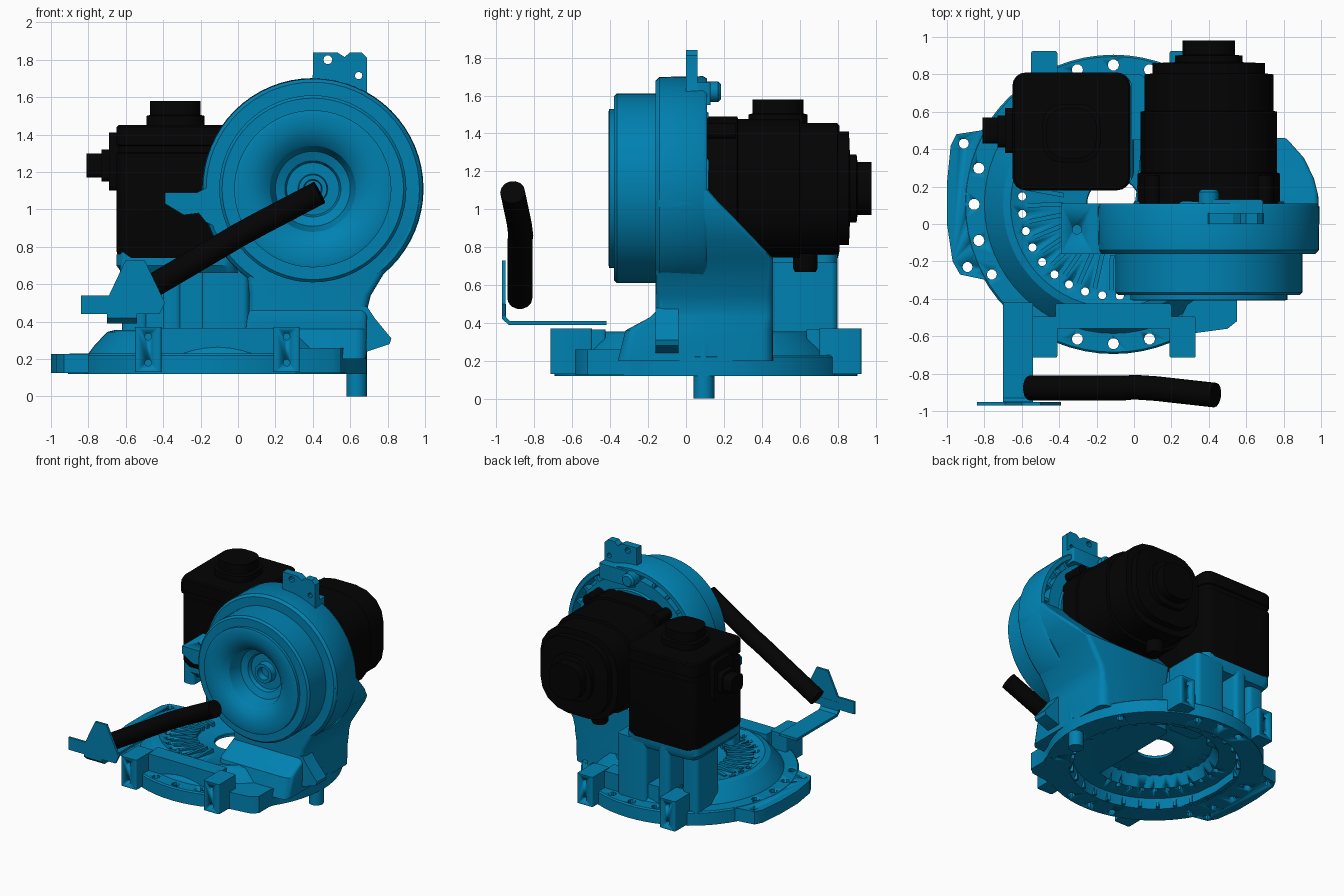
import bpy, bmesh, math
from math import cos, sin, pi, radians

if "Cube" in bpy.data.objects:
    bpy.data.objects.remove(bpy.data.objects["Cube"])

def material(name, col):
    m = bpy.data.materials.new(name)
    m.diffuse_color = col
    m.use_nodes = True
    m.node_tree.nodes["Principled BSDF"].inputs["Base Color"].default_value = m.diffuse_color
    return m

BLUE = material("blue_paint", (0.0, 0.22, 0.44, 1))
BLACK = material("black_paint", (0.001, 0.001, 0.001, 1))
BX, BY = -0.11, 0.105      # base axis
RX, RZ = 0.40, 1.11        # shoulder axis
AX = {'z': lambda u, v, w: (u, v, w), 'y': lambda u, v, w: (u, w, v), 'x': lambda u, v, w: (w, u, v)}

def finish(name, bm, mat, angle=32):
    bmesh.ops.remove_doubles(bm, verts=bm.verts, dist=1e-5)
    bmesh.ops.recalc_face_normals(bm, faces=bm.faces)
    me = bpy.data.meshes.new(name)
    bm.to_mesh(me)
    bm.free()
    ob = bpy.data.objects.new(name, me)
    bpy.context.collection.objects.link(ob)
    me.materials.append(mat)
    bpy.ops.object.select_all(action='DESELECT')
    ob.select_set(True)
    bpy.context.view_layer.objects.active = ob
    bpy.ops.object.shade_smooth_by_angle(angle=radians(angle))
    return ob

def skin(bm, rings, cap=True):
    vs = [[bm.verts.new(p) for p in r] for r in rings]
    n = len(vs[0])
    for a, b in zip(vs, vs[1:]):
        for i in range(n):
            j = (i + 1) % n
            bm.faces.new((a[i], a[j], b[j], b[i]))
    if cap:
        bm.faces.new(vs[0])
        bm.faces.new(vs[-1])

def prism(name, pts, axis, a, b, mat=BLUE):
    bm = bmesh.new()
    skin(bm, [[AX[axis](u, v, w) for u, v in pts] for w in (a, b)])
    return finish(name, bm, mat)

def loft(name, sections, axis='z', mat=BLUE):
    """Rounded rectangles (u0, u1, v0, v1, w, radius) joined in order."""
    bm = bmesh.new()
    rings = []
    for u0, u1, v0, v1, w, r in sections:
        ring = []
        for k, (cu, cv) in enumerate(((u1-r, v1-r), (u0+r, v1-r), (u0+r, v0+r), (u1-r, v0+r))):
            for s in range(5):
                t = (k + s / 4) * pi / 2
                ring.append(AX[axis](cu + r * cos(t), cv + r * sin(t), w))
        rings.append(ring)
    skin(bm, rings)
    return finish(name, bm, mat)

def box(name, x0, x1, y0, y1, z0, z1, mat=BLUE, r=0.012):
    return loft(name, [(x0, x1, y0, y1, z0, r), (x0, x1, y0, y1, z1, r)], 'z', mat)

def lathe(name, prof, c, axis='z', mat=BLUE, n=64, closed=False):
    """Spin (radius, height) points round an axis."""
    bm = bmesh.new()
    if closed:
        prof = prof + prof[:1]
    rings = [[AX[axis](c[0] + max(r, 1e-4) * cos(2*pi*i/n), c[1] + max(r, 1e-4) * sin(2*pi*i/n), h)
              for i in range(n)] for r, h in prof]
    skin(bm, rings, not closed)
    return finish(name, bm, mat)

def drill(obs, holes, axis, a, b):
    """Cut round holes (u, v, radius) through the objects."""
    bm = bmesh.new()
    for u, v, r in holes:
        skin(bm, [[AX[axis](u + r * cos(k*pi/5), v + r * sin(k*pi/5), w) for k in range(10)] for w in (a, b)])
    cutter = finish("hole_cutter", bm, BLUE)
    cutter.hide_render = True
    for ob in obs:
        mod = ob.modifiers.new("holes", 'BOOLEAN')
        mod.operation, mod.solver, mod.object = 'DIFFERENCE', 'EXACT', cutter
        bpy.context.view_layer.objects.active = ob
        bpy.ops.object.modifier_apply(modifier=mod.name)
    bpy.data.objects.remove(cutter)

def polar(r, deg, c=(BX, BY)):
    return c[0] + r * cos(radians(deg)), c[1] + r * sin(radians(deg))

def rib(name, r0, r1, deg, w, a, b, c=(BX, BY), axis='z'):
    d = (-sin(radians(deg)) * w, cos(radians(deg)) * w)
    p, q = polar(r0, deg, c), polar(r1, deg, c)
    prism(name, [(p[0]-d[0], p[1]-d[1]), (q[0]-d[0], q[1]-d[1]),
                 (q[0]+d[0], q[1]+d[1]), (p[0]+d[0], p[1]+d[1])], axis, a, b)

# base casting: flange, sloping deck, open centre and hollow underside
base = lathe("base_casting", [(.80, .12), (.80, .22), (.79, .23), (.69, .23), (.66, .27), (.59, .345), (.55, .355),
    (.50, .335), (.30, .31), (.145, .29), (.14, .285), (.14, .265), (.20, .255), (.24, .27), (.42, .285),
    (.47, .20), (.60, .19), (.63, .12)], (BX, BY), closed=True)
side = prism("base_side_lobe", [(-.6, -.38), (-.74, -.31), (-.93, -.27), (-.97, -.2), (-1, 0), (-1, .22),
    (-.98, .42), (-.95, .48), (-.82, .5), (-.7, .56), (-.68, .3), (-.7, .1), (-.68, -.1)], 'z', .125, .228)
corner = prism("base_corner_lobe", [(.2, -.6), (.5, -.56), (.55, -.52), (.55, -.38), (.6, -.25), (.4, -.2)], 'z', .125, .26)
flange_holes = [(*polar(.745, a), .03) for a in (-105, -90, -75, 75, 90, 105, 165, 180, 195, 30, 0, -30)]
flange_holes += [(x, y, .027) for x, y in ((-.91, .43), (-.89, -.23), (-.76, -.27))]
flange_holes += [(*polar(.49, a), .022) for a in range(164, 275, 11)]
for s in (-1, 1):
    y0, y1 = sorted((BY + s * .53, BY + s * .665))
    box("base_straight_wall", -.42, .20, y0, y1, .2, .365)
    for x in (-.48, .26):
        y0, y1 = sorted((BY + s * .60, BY + s * .82))
        lug = box("base_lug", x - .07, x + .07, y0, y1, .13, .37)
        drill([lug], [(x, .18, .018), (x, .32, .018)], 'y', BY + s*.76, BY + s*.9)
drill([base, side], flange_holes, 'z', .05, .5)
for i in range(11):
    rib("deck_rib", .27, .47, 158.5 + 11 * i, .012, .28, .338)
for a in range(0, 360, 12):
    rib("underside_rib", .60, .66, a, .012, .122, .20)
lathe("foot_pin", [(.055, 0), (.055, .3)], (.635, .095), n=20)

# column rising from the base to the shoulder ring, cut back behind along a slope
loft("column", [(.04, .685, -.36, .46, .20, .06), (.04, .69, -.32, .46, .36, .06), (.05, .69, -.19, .46, .43, .04),
    (.06, .69, -.16, .46, .46, .04), (.06, .71, -.16, .46, .54, .04), (.04, .83, -.16, .46, .74, .03),
    (.03, .915, -.16, .365, .84, .03), (.02, .965, -.16, .26, .95, .03), (.01, .985, -.16, .18, 1.03, .03),
    (.0, .988, -.16, .11, 1.11, .03)])
prism("column_side_lug", [(.55, .24), (.69, .24), (.81, .28), (.82, .31), (.73, .42), (.69, .48), (.55, .48)],
      'y', -.16, -.04)

# shoulder ring with ribbed back
lathe("shoulder_ring", [(.3, -.16), (.57, -.16), (.588, -.14), (.592, .09), (.58, .11), (.55, .11), (.53, .03),
    (.42, .05), (.40, .12), (.3, .12)], (RX, RZ), 'y', closed=True)
for a in range(-10, 200, 15):
    rib("ring_rib", .39, .56, a, .012, .02, .095, (RX, RZ), 'y')
# front drum: rounded face with hub recess
lathe("front_drum", [(0, .1), (.5, .1), (.5, -.365), (.485, -.38), (.42, -.38), (.42, -.405), (.40, -.41), (.33, -.405),
    (.27, -.385), (.23, -.35), (.215, -.30), (.20, -.25), (.15, -.23), (.14, -.20), (.08, -.20), (.075, -.25),
    (.05, -.25), (.045, -.2), (0, -.2)], (RX, RZ), 'y')
top = prism("lifting_lug", [(.38, 1.6), (.40, 1.72), (.40, 1.84), (.53, 1.84), (.57, 1.815), (.60, 1.84), (.66, 1.84),
    (.69, 1.81), (.69, 1.63), (.72, 1.55)], 'y', 0, .06)
drill([top], [(.48, 1.80, .024), (.645, 1.715, .02)], 'y', -.1, .2)
tab = prism("ring_side_tab", [(-.39, 1.09), (-.22, 1.09), (-.1, 1.15), (-.1, .9), (-.17, .93), (-.21, .98), (-.29, .97),
    (-.39, 1.03)], 'y', -.16, .11)
drill([tab], [(-.305, -.03, .025)], 'z', .85, 1.2)
lathe("ring_back_boss", [(.055, .04), (.055, .17), (.04, .185)], (.40, 1.62), 'y', n=20)
box("ring_top_pad", .38, .69, .02, .13, 1.55, 1.67)

# pedestal carrying the upright motor
box("pedestal_core", -.56, .03, .46, .62, .28, .72)
for x0, x1, y1 in ((-.62, -.48, .74), (-.41, -.30, .80), (-.20, .06, .80)):
    box("pedestal_pillar", x0, x1, .45, y1, .22, .72, r=.035)
loft("pedestal_top", [(-.62, .0, .22, .78, .66, .06), (-.65, -.01, .19, .80, .70, .07), (-.65, -.01, .19, .80, .76, .07)])
box("pedestal_corner", -.63, -.53, .19, .3, .6, .82, r=.03)

# upright motor
loft("upright_motor", [(-.64, -.03, .19, .80, .74, .07), (-.65, -.02, .18, .81, .78, .07), (-.65, -.02, .18, .81, 1.30, .07),
    (-.64, -.03, .19, .80, 1.305, .07), (-.64, -.03, .19, .80, 1.34, .07), (-.65, -.02, .18, .81, 1.345, .07),
    (-.65, -.02, .18, .81, 1.44, .07), (-.64, -.03, .19, .80, 1.45, .06)], mat=BLACK)
loft("upright_motor_cap", [(-.49, -.18, .33, .64, 1.44, .1), (-.49, -.18, .33, .64, 1.50, .1),
    (-.47, -.20, .35, .62, 1.505, .1), (-.47, -.20, .35, .62, 1.58, .1)], mat=BLACK)
loft("upright_motor_plug", [(.43, .57, 1.17, 1.30, -.81, .03), (.43, .57, 1.17, 1.30, -.73, .03),
    (.41, .58, 1.15, 1.32, -.73, .03), (.41, .58, 1.15, 1.32, -.69, .03),
    (.38, .62, 1.10, 1.41, -.69, .03), (.38, .62, 1.10, 1.41, -.6, .03)], 'x', BLACK)

# horizontal shoulder motor, from the ring outwards
def sq(h, y, r):
    return (RX - h, RX + h, RZ - h, RZ + h, y, r)
loft("shoulder_motor", [sq(.38, .09, .27), sq(.38, .27, .27), sq(.365, .275, .26), sq(.365, .60, .26), sq(.345, .605, .25),
    sq(.345, .80, .25), sq(.30, .805, .22), sq(.30, .86, .22), sq(.18, .865, .14), sq(.18, .90, .14),
    sq(.14, .905, .11), sq(.14, .98, .11)], 'y', BLACK)
lathe("shoulder_motor_plug", [(.055, .67), (.065, .69), (.065, .85)], (.33, .63), mat=BLACK, n=20)
for k in range(4):
    x, z = RX + (.30 if k % 2 else -.30), RZ + (.30 if k // 2 else -.30)
    lathe("shoulder_motor_bolt", [(.045, .1), (.045, .26)], (x, z), 'y', BLACK, 12)

# bent bracket and crest plate holding the hose
prism("bracket", [(-.42, .39), (-.42, .41), (-.93, .41), (-.95, .43), (-.95, .5), (-.97, .5), (-.97, .42), (-.935, .39)],
      'x', -.70, -.54)
prism("bracket_plate", [(-.84, .44), (-.42, .44), (-.39, .50), (-.50, .73), (-.60, .73), (-.69, .54), (-.84, .54)],
      'y', -.97, -.952)

# hose
cu = bpy.data.curves.new("hose_path", 'CURVE')
cu.dimensions, cu.bevel_depth, cu.bevel_resolution, cu.use_fill_caps = '3D', .066, 5, True
sp = cu.splines.new('POLY')
path = [(-.56, -.877, .53), (-.05, -.877, .83), (.0, -.872, .86), (.12, -.88, .925), (.435, -.915, 1.09)]
sp.points.add(len(path) - 1)
for p, co in zip(sp.points, path):
    p.co = (*co, 1)
hose = bpy.data.objects.new("hose", cu)
bpy.context.collection.objects.link(hose)
cu.materials.append(BLACK)
